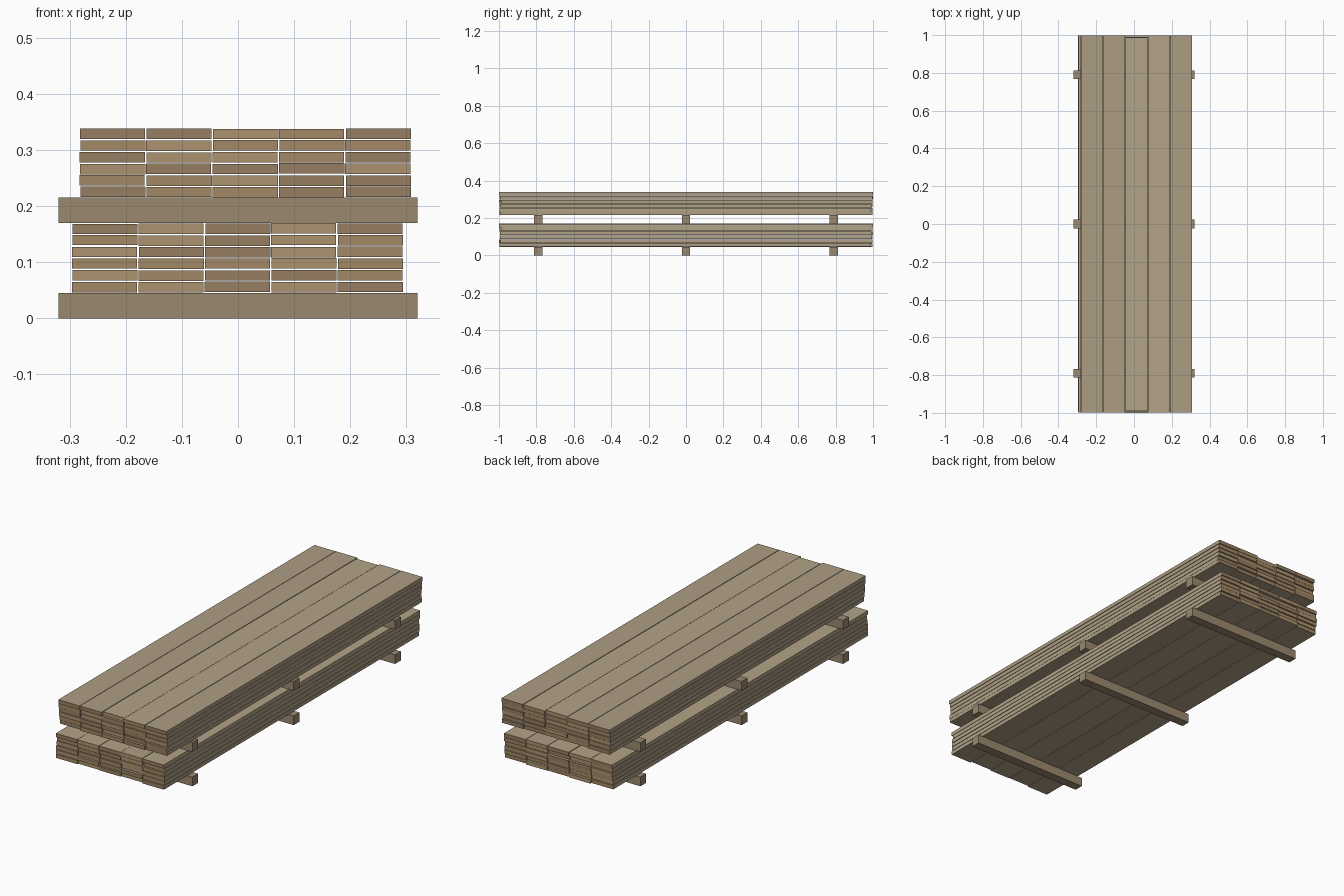
import bpy, bmesh, random

if "Cube" in bpy.data.objects:
    bpy.data.objects.remove(bpy.data.objects["Cube"])

random.seed(7)


def material(name, rgb):
    m = bpy.data.materials.new(name)
    m.diffuse_color = (*rgb, 1)
    m.use_nodes = True
    m.node_tree.nodes["Principled BSDF"].inputs["Base Color"].default_value = m.diffuse_color
    return m


FACE = [material("board_face_light", (0.45, 0.37, 0.25)),
        material("board_face_mid", (0.42, 0.34, 0.23))]
END = [material("end_grain_light", (0.42, 0.29, 0.16)),
       material("end_grain_mid", (0.37, 0.25, 0.13)),
       material("end_grain_dark", (0.31, 0.21, 0.12))]
BEARER = material("bearer_wood", (0.33, 0.25, 0.16))


def box(name, centre, size, side_mat, end_mat=None):
    mesh = bpy.data.meshes.new(name)
    bm = bmesh.new()
    bmesh.ops.create_cube(bm, size=1)
    bmesh.ops.scale(bm, vec=size, verts=bm.verts)
    bm.normal_update()
    if end_mat:
        for f in bm.faces:
            f.material_index = int(abs(f.normal.y) > 0.5)
    bm.to_mesh(mesh)
    bm.free()
    mesh.materials.append(side_mat)
    if end_mat:
        mesh.materials.append(end_mat)
    ob = bpy.data.objects.new(name, mesh)
    ob.location = centre
    bpy.context.collection.objects.link(ob)
    return ob


BEARER_H = 0.045
ROWS, COLS = 6, 5
PITCH_X, WIDTH = 0.1183, 0.116
PITCH_Z, THICK = 0.0208, 0.0185

# Two packs: (name, bearer base height, sideways shift, first board underside)
for pack, base, shift, floor in (("lower", 0.0, -0.001, 0.0465),
                                 ("upper", 0.17, 0.013, 0.2155)):
    # Cross bearers
    for i, y in enumerate((-0.79, 0.0, 0.79)):
        box(f"{pack}_bearer_{i + 1}", (0, y, base + BEARER_H / 2),
            (0.64, 0.045, BEARER_H), BEARER)

    # Stacked boards with slightly uneven ends
    for r in range(ROWS):
        for c in range(COLS):
            x = shift + (c - (COLS - 1) / 2) * PITCH_X
            x += random.uniform(-0.0008, 0.0008)
            y = random.uniform(-0.005, 0.005)
            length = 1.99 - random.uniform(0, 0.006)
            if r == ROWS - 1:
                # Full-length top row, with a shorter middle board
                y, length = 0, (1.976 if c == 2 and pack == "upper" else 1.998)
            z = floor + r * PITCH_Z + THICK / 2 + random.uniform(-0.0008, 0.0008)
            box(f"{pack}_board_{r + 1}_{c + 1}", (x, y, z),
                (WIDTH, length, THICK), random.choice(FACE), random.choice(END))
